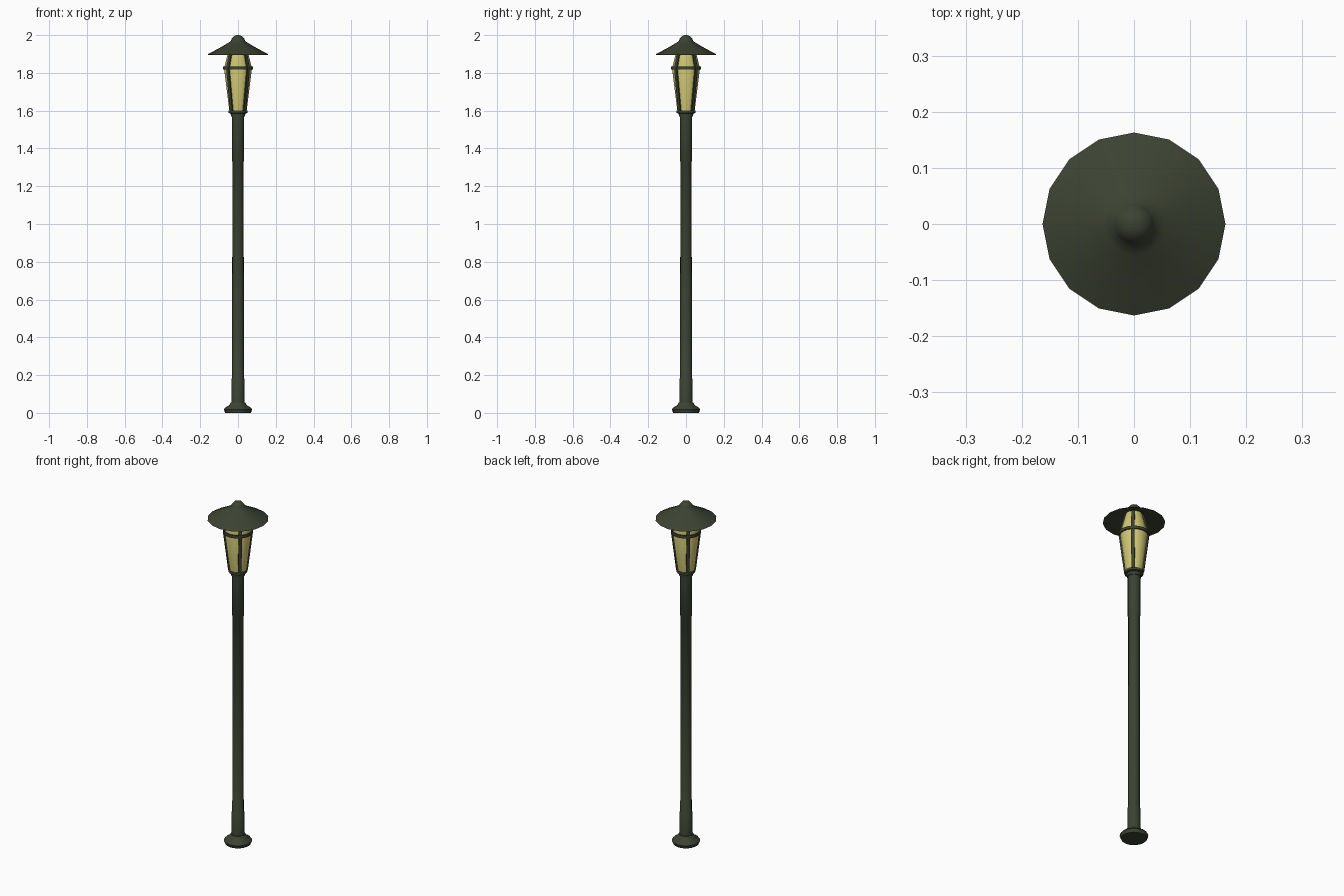
import bpy, bmesh, math
from mathutils import Matrix, Vector

if "Cube" in bpy.data.objects:
    bpy.data.objects.remove(bpy.data.objects["Cube"])


def material(name, color):
    m = bpy.data.materials.new(name)
    m.diffuse_color = color
    m.use_nodes = True
    m.node_tree.nodes["Principled BSDF"].inputs["Base Color"].default_value = m.diffuse_color
    return m


IRON = material("dark_green_iron", (0.045, 0.055, 0.032, 1))
GLASS = material("warm_glass", (0.62, 0.56, 0.17, 1))


def finish(bm, name, mat, angle):
    bmesh.ops.recalc_face_normals(bm, faces=bm.faces)
    mesh = bpy.data.meshes.new(name)
    bm.to_mesh(mesh)
    bm.free()
    mesh.materials.append(mat)
    obj = bpy.data.objects.new(name, mesh)
    bpy.context.collection.objects.link(obj)
    bpy.ops.object.select_all(action='DESELECT')
    bpy.context.view_layer.objects.active = obj
    obj.select_set(True)
    bpy.ops.object.shade_smooth_by_angle(angle=math.radians(angle))
    return obj


def lathe(name, profile, mat, sides=16, closed=False, angle=40):
    """Spin a (radius, z) profile around the z axis."""
    bm = bmesh.new()
    verts = [bm.verts.new((r, 0, z)) for r, z in profile]
    edges = [bm.edges.new(pair) for pair in zip(verts, verts[1:])]
    if closed:
        edges.append(bm.edges.new((verts[-1], verts[0])))
    bmesh.ops.spin(bm, geom=verts + edges, axis=(0, 0, 1), cent=(0, 0, 0),
                   angle=math.tau, steps=sides, use_duplicate=False)
    bmesh.ops.remove_doubles(bm, verts=bm.verts, dist=0.0002)
    return finish(bm, name, mat, angle)


# Flared foot
lathe("foot", [(0, 0), (0.068, 0), (0.075, 0.018), (0.07, 0.026), (0.045, 0.042),
               (0.038, 0.056), (0, 0.056)], IRON)

# Pole with thicker sleeves at both ends
lathe("pole", [(0, 0.05), (0.035, 0.05), (0.034, 0.18), (0.031, 0.185),
               (0.030, 1.33), (0.033, 1.335), (0.033, 1.59), (0, 1.59)], IRON)

# Collar holding the lantern
lathe("collar", [(0, 1.568), (0.037, 1.568), (0.039, 1.585), (0.05, 1.588),
                 (0.05, 1.602), (0, 1.602)], IRON)

# Glass body, widest at the band and narrowing into the cap
glass_profile = [(0.046, 1.60), (0.074, 1.825), (0.055, 1.90), (0.043, 1.945)]
lathe("glass", [(0, 1.60)] + glass_profile + [(0, 1.945)], GLASS, angle=30)

# Band around the widest part
lathe("band", [(0.070, 1.817), (0.080, 1.817), (0.080, 1.833), (0.070, 1.833)],
      IRON, closed=True)

# Four bent bars on the diagonals
bm = bmesh.new()
for k in range(4):
    turn = Matrix.Rotation(math.radians(45 + 90 * k), 3, 'Z')
    rings = []
    for r, z in glass_profile:
        corners = [(r - 0.006, -0.009), (r + 0.006, -0.009),
                   (r + 0.006, 0.009), (r - 0.006, 0.009)]
        rings.append([bm.verts.new(turn @ Vector((x, y, z))) for x, y in corners])
    for a, b in zip(rings, rings[1:]):
        for i in range(4):
            j = (i + 1) % 4
            bm.faces.new((a[i], a[j], b[j], b[i]))
    bm.faces.new(rings[0])
    bm.faces.new(rings[-1])
finish(bm, "bars", IRON, 20)

# Hollow conical cap with rounded knob
lathe("cap", [(0, 1.950), (0.045, 1.950), (0.160, 1.896), (0.163, 1.897),
              (0.10, 1.931), (0.055, 1.957), (0.038, 1.968), (0.034, 1.980),
              (0.022, 1.994), (0.010, 1.999), (0, 2.0)], IRON, angle=50)
